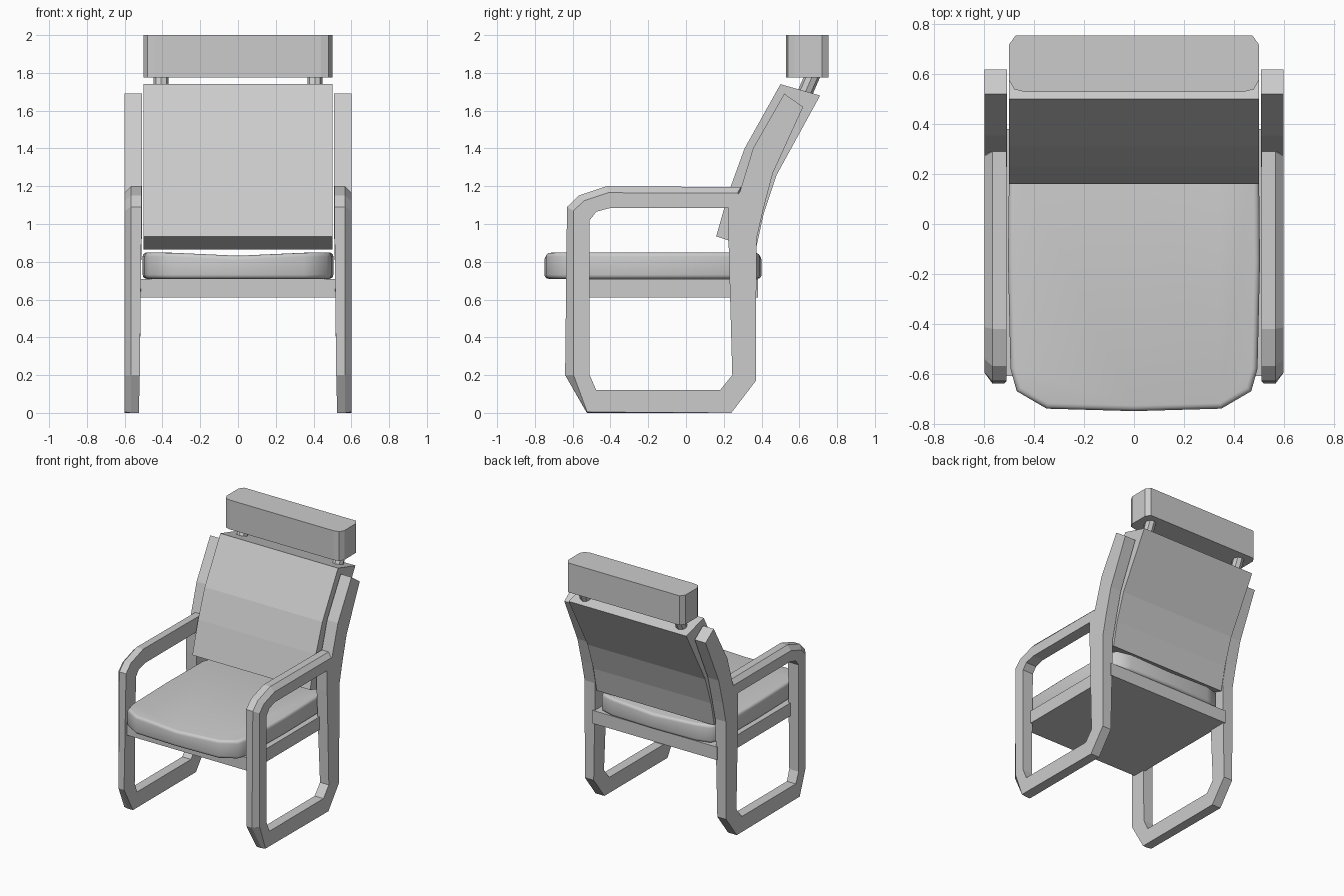
import bpy, bmesh
from mathutils import Vector

if "Cube" in bpy.data.objects:
    bpy.data.objects.remove(bpy.data.objects["Cube"])


def finish(name, bm, mirror=False):
    bmesh.ops.recalc_face_normals(bm, faces=bm.faces)
    me = bpy.data.meshes.new(name)
    bm.to_mesh(me)
    bm.free()
    ob = bpy.data.objects.new(name, me)
    bpy.context.collection.objects.link(ob)
    if mirror:
        ob.modifiers.new("mirror", 'MIRROR')
    return ob


def prism(points, vec):
    """Solid made by pushing a closed 3D outline along vec."""
    bm = bmesh.new()
    face = bm.faces.new([bm.verts.new(p) for p in points])
    out = bmesh.ops.extrude_face_region(bm, geom=[face], use_keep_orig=True)
    moved = [v for v in out['geom'] if isinstance(v, bmesh.types.BMVert)]
    bmesh.ops.translate(bm, verts=moved, vec=vec)
    return bm


def side_prism(profile, x0, x1):
    return prism([(x0, y, z) for y, z in profile], (x1 - x0, 0, 0))


# Side frame loop: outer (y, z), inner (y, z), inside x, chamfer of the outer edge
stations = [
    ((0.24, 0.00), (0.18, 0.12), 0.525, 0.0),
    ((0.37, 0.17), (0.245, 0.20), 0.525, 0.0),
    ((0.373, 0.92), (0.225, 0.92), 0.51, 0.0),
    ((0.29, 1.195), (0.225, 1.085), 0.51, 0.035),
    ((-0.42, 1.20), (-0.40, 1.085), 0.51, 0.035),
    ((-0.57, 1.15), (-0.475, 1.065), 0.51, 0.04),
    ((-0.63, 1.09), (-0.51, 1.02), 0.51, 0.04),
    ((-0.64, 0.20), (-0.51, 0.20), 0.52, 0.045),
    ((-0.525, 0.00), (-0.475, 0.12), 0.525, 0.005),
]
bm = bmesh.new()
rings = []
for o, i, xin, ch in stations:
    o, i = Vector(o), Vector(i)
    c = o + (i - o).normalized() * ch
    ring = [(xin, *o), (0.567, *o), (0.60, *c), (0.60, *i), (xin, *i)]
    rings.append([bm.verts.new(p) for p in ring])
for a, b in zip(rings, rings[1:] + rings[:1]):
    for k in range(5):
        n = (k + 1) % 5
        bm.faces.new((a[k], a[n], b[n], b[k]))
bmesh.ops.remove_doubles(bm, verts=bm.verts, dist=1e-5)
finish("side_frame", bm, mirror=True)

# Curved uprights continuing the back legs
finish("back_upright", side_prism(
    [(0.228, 0.92), (0.228, 1.09), (0.285, 1.17), (0.355, 1.40), (0.52, 1.69),
     (0.62, 1.62), (0.46, 1.27), (0.41, 1.08), (0.373, 0.92)], 0.508, 0.60), mirror=True)

# Curved backrest
finish("backrest", side_prism(
    [(0.16, 0.935), (0.23, 1.18), (0.31, 1.40), (0.50, 1.74),
     (0.71, 1.68), (0.48, 1.26), (0.41, 1.05), (0.37, 0.865)], -0.50, 0.50))

# Seat support panel
finish("seat_panel", side_prism(
    [(-0.61, 0.61), (0.38, 0.61), (0.38, 0.71), (-0.61, 0.71)], -0.53, 0.53))

# Seat cushion with rounded corners, rounded rim and a slight dip along the middle
half = [(0.35, -0.74), (0.47, -0.67), (0.495, -0.58), (0.505, -0.15),
        (0.50, 0.28), (0.46, 0.36), (0.35, 0.39)]
outline = [(0, -0.75)] + half + [(0, 0.40)] + [(-x, y) for x, y in reversed(half)]
bm = prism([(x, y, 0.71) for x, y in outline], (0, 0, 0.14))
bm.verts.ensure_lookup_table()
mid = [v for v in bm.verts if abs(v.co.x) < 1e-4 and v.co.z > 0.8]
bmesh.ops.connect_verts(bm, verts=mid)
for v in mid:
    v.co.z = 0.832
seat = finish("seat_cushion", bm)
bev = seat.modifiers.new("bevel", 'BEVEL')
bev.width = 0.022
bev.segments = 3
bev.limit_method = 'ANGLE'
bev.angle_limit = 0.9
for p in seat.data.polygons:
    p.use_smooth = True

# Headrest block with chamfered corners
half = [(0.44, 0.53), (0.48, 0.54), (0.50, 0.575), (0.50, 0.72), (0.475, 0.755)]
outline = half + [(-x, y) for x, y in reversed(half)]
finish("headrest", prism([(x, y, 1.775) for x, y in outline], (0, 0, 0.225)))

# Slanted headrest pegs
a, b = Vector((0.407, 0.615, 1.66)), Vector((0.407, 0.685, 1.82))
bm = bmesh.new()
bmesh.ops.create_cone(bm, cap_ends=True, segments=8, radius1=0.04, radius2=0.04,
                      depth=(b - a).length)
bm.transform((b - a).to_track_quat('Z', 'Y').to_matrix().to_4x4())
bmesh.ops.translate(bm, verts=bm.verts, vec=(a + b) / 2)
finish("headrest_peg", bm, mirror=True)
